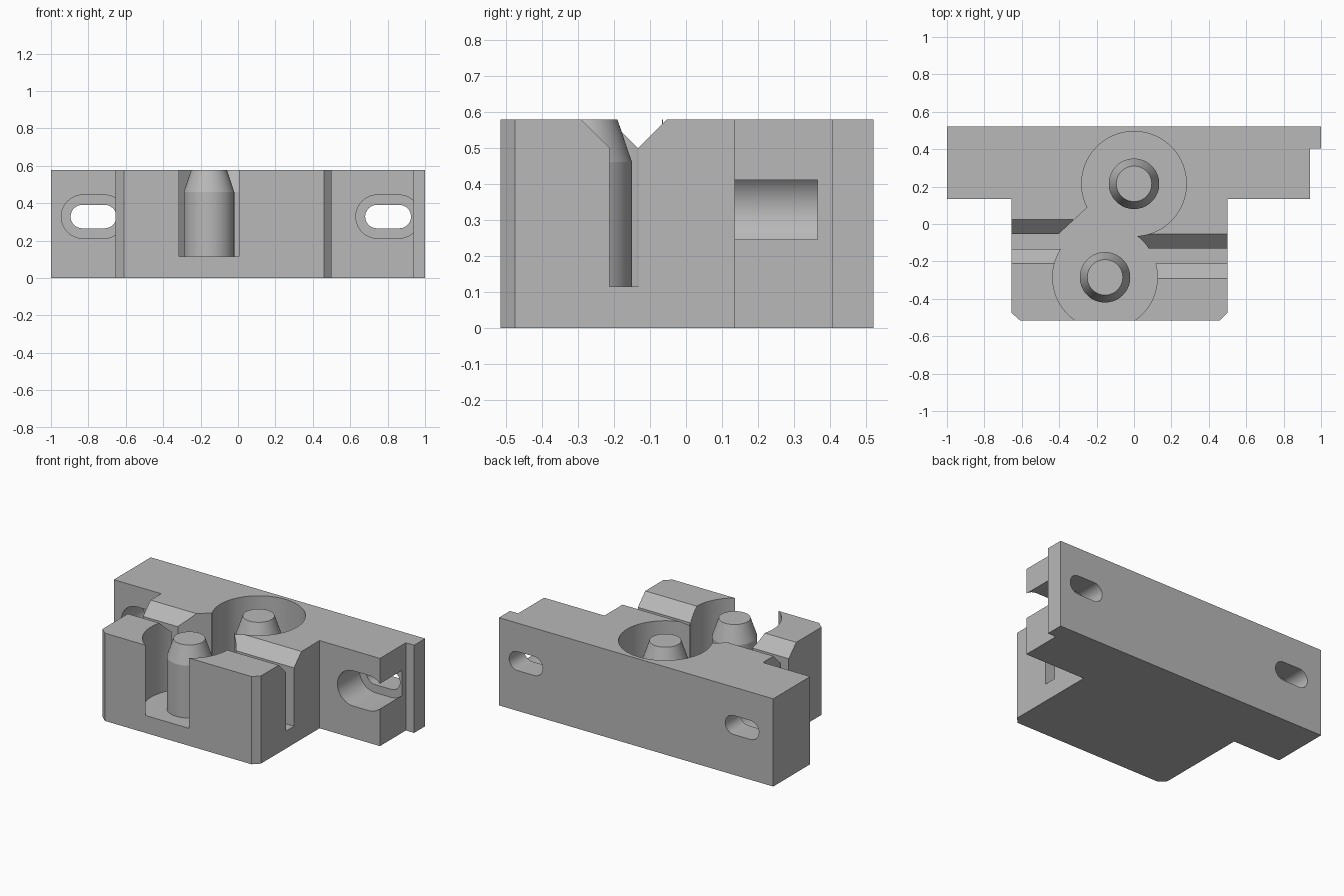
import bpy, bmesh, math
from mathutils import Matrix

if "Cube" in bpy.data.objects:
    bpy.data.objects.remove(bpy.data.objects["Cube"])

TOP = 0.578
FLOOR = 0.115
PIN_CENTRES = {"back": (0.0, 0.215), "front": (-0.155, -0.285)}

grey = bpy.data.materials.new("plain grey")
grey.use_nodes = True
colour = (0.48, 0.48, 0.48, 1)
grey.diffuse_color = colour
grey.node_tree.nodes["Principled BSDF"].inputs["Base Color"].default_value = colour


def make_object(name, bm):
    bmesh.ops.recalc_face_normals(bm, faces=bm.faces[:])
    mesh = bpy.data.meshes.new(name)
    bm.to_mesh(mesh)
    bm.free()
    mesh.materials.append(grey)
    obj = bpy.data.objects.new(name, mesh)
    bpy.context.collection.objects.link(obj)
    return obj


def prism(name, outline, low, high, axes="xy"):
    """Extrude a closed outline, drawn on two axes, along the third."""
    place = {"xy": lambda a, b: (a, b, low),
             "xz": lambda a, b: (a, low, b),
             "yz": lambda a, b: (low, a, b)}[axes]
    direction = {"xy": (0, 0, 1), "xz": (0, 1, 0), "yz": (1, 0, 0)}[axes]
    bm = bmesh.new()
    face = bm.faces.new([bm.verts.new(place(a, b)) for a, b in outline])
    new = bmesh.ops.extrude_face_region(bm, geom=[face])["geom"]
    bmesh.ops.translate(bm, vec=[d * (high - low) for d in direction],
                        verts=[v for v in new if isinstance(v, bmesh.types.BMVert)])
    return make_object(name, bm)


def circle(cx, cy, radius, steps=96):
    return [(cx + radius * math.cos(2 * math.pi * i / steps),
             cy + radius * math.sin(2 * math.pi * i / steps)) for i in range(steps)]


def stadium(cx, cz, half_width, radius, steps=24):
    points = []
    for side in (1, -1):
        for i in range(steps + 1):
            a = math.pi * (i / steps - 0.5)
            points.append((cx + side * (half_width - radius + radius * math.cos(a)),
                           cz + side * radius * math.sin(a)))
    return points


def select_only(obj):
    bpy.ops.object.select_all(action="DESELECT")
    obj.select_set(True)
    bpy.context.view_layer.objects.active = obj


def cut(body, cutter):
    cutter.hide_render = True
    mod = body.modifiers.new("cut", "BOOLEAN")
    mod.operation = "DIFFERENCE"
    mod.solver = "EXACT"
    mod.object = cutter
    select_only(body)
    bpy.ops.object.modifier_apply(modifier=mod.name)
    bpy.data.objects.remove(cutter)


# Body: wide back plate with a chamfered front block
body = prism("body_block", [
    (-1, 0.52), (-1, 0.135), (-0.655, 0.135), (-0.655, -0.475), (-0.61, -0.515),
    (0.46, -0.515), (0.5, -0.475), (0.5, 0.135), (0.94, 0.135), (0.94, 0.405),
    (1, 0.405), (1, 0.52)], 0, TOP)

# Round pockets around the two pins
for name, (x, y) in PIN_CENTRES.items():
    cut(body, prism(name + "_pocket", circle(x, y, 0.28), FLOOR, 1))

# Slanted passage that joins the pockets on one side
cut(body, prism("passage", [(-0.402, -0.052), (-0.252, 0.086), (-0.1, 0.05),
                            (-0.1, -0.1), (-0.35, -0.12), (-0.402, -0.12)], FLOOR, 1))

# Side slots with flared tops
for name, middle, x0, x1 in (("left", -0.172, 0.02, 0.7), ("right", -0.0935, -0.8, -0.325)):
    half, flare = 0.0405, 0.078
    profile = [(half, FLOOR), (half, TOP - flare), (half + flare, TOP),
               (half + flare, TOP + 0.1)]
    outline = [(middle + y, z) for y, z in profile]
    outline += [(middle - y, z) for y, z in reversed(profile)]
    cut(body, prism(name + "_slot", outline, x0, x1, "yz"))

# Mounting holes: long through holes with wider recesses at the front
for x in (-0.7725, 0.8025):
    # The recess begins just in front of the plate where it is open
    cut(body, prism("recess", stadium(x, 0.328, 0.1725, 0.116), 0.134, 0.365, "xz"))
    cut(body, prism("through_hole", stadium(x, 0.328, 0.1225, 0.0625), 0.3, 0.7, "xz"))

select_only(body)
bpy.ops.object.shade_smooth_by_angle(angle=math.radians(25))

# Tapered pins standing in the pockets
for name, (x, y) in PIN_CENTRES.items():
    bm = bmesh.new()
    rings = []
    for radius, z in ((0.135, FLOOR - 0.01), (0.135, 0.46), (0.095, TOP)):
        rings.append([bm.verts.new((px, py, z)) for px, py in circle(x, y, radius, 64)])
    for lower, upper in zip(rings, rings[1:]):
        for i in range(len(lower)):
            j = (i + 1) % len(lower)
            bm.faces.new((lower[i], lower[j], upper[j], upper[i]))
    bm.faces.new(rings[0])
    bm.faces.new(rings[-1])
    pin = make_object(name + "_pin", bm)
    select_only(pin)
    bpy.ops.object.shade_smooth_by_angle(angle=math.radians(15))
